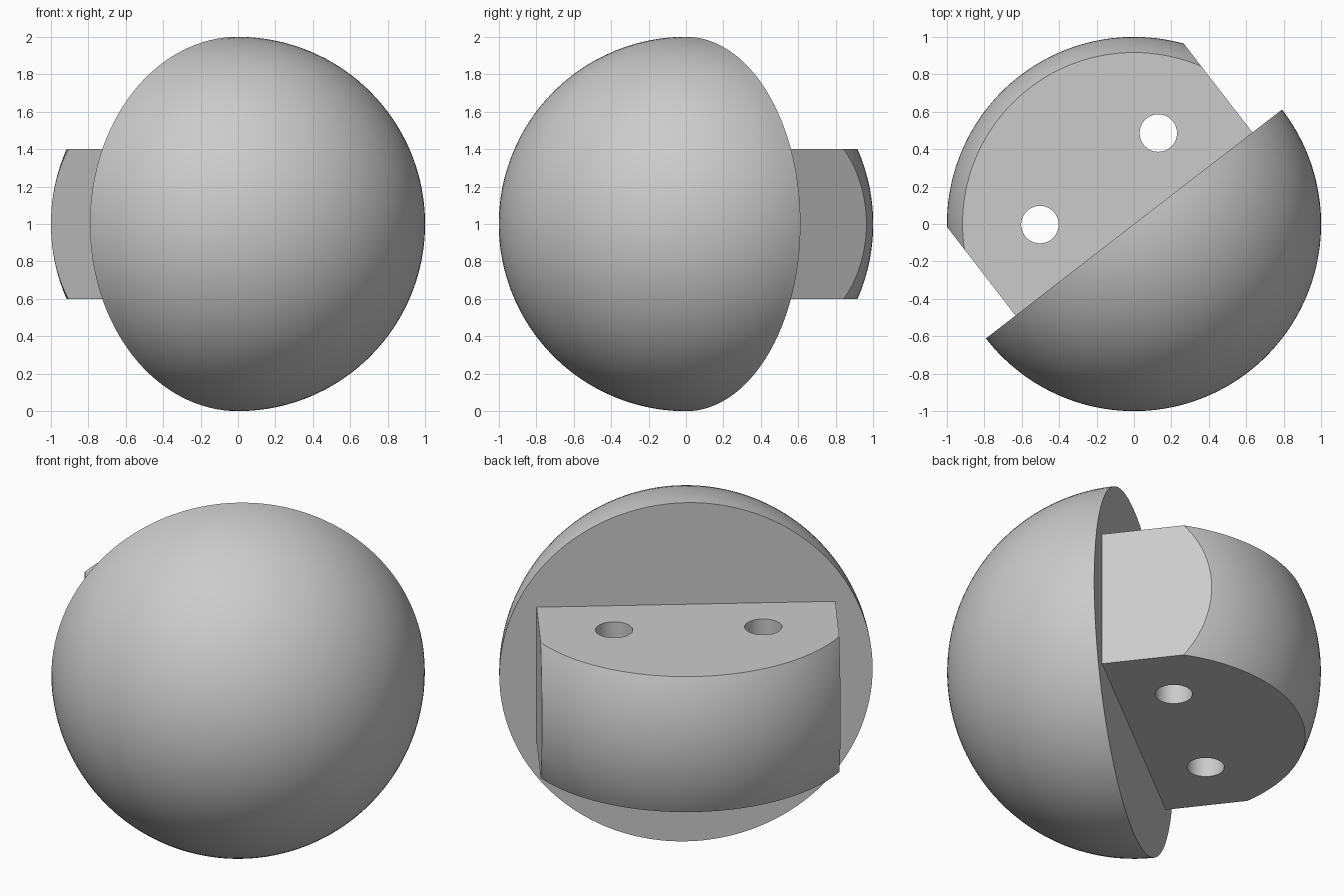
import bpy, bmesh, math
from mathutils import Matrix, Vector

old = bpy.data.objects.get("Cube")
if old:
    bpy.data.objects.remove(old, do_unlink=True)

TURN = math.radians(37.7)      # heading of the flat cut
TAB_W, TAB_H = 0.8, 0.4        # half width and half height of the tab
PLACE = Matrix.Translation((0, 0, 1)) @ Matrix.Rotation(TURN, 4, "Z")

grey = bpy.data.materials.new("light grey")
grey.use_nodes = True
colour = (0.6, 0.6, 0.6, 1)
grey.diffuse_color = colour
grey.node_tree.nodes["Principled BSDF"].inputs["Base Color"].default_value = colour


def finish(bm, name):
    bmesh.ops.recalc_face_normals(bm, faces=bm.faces)
    bm.transform(PLACE)
    mesh = bpy.data.meshes.new(name)
    bm.to_mesh(mesh)
    bm.free()
    mesh.materials.append(grey)
    obj = bpy.data.objects.new(name, mesh)
    bpy.context.collection.objects.link(obj)
    return obj


def cut_sphere(name, planes):
    """Unit sphere with everything beyond each plane sliced off and capped."""
    bm = bmesh.new()
    bmesh.ops.create_uvsphere(bm, u_segments=128, v_segments=64, radius=1)
    bm.transform(Matrix.Rotation(math.pi / 2, 4, "X"))
    for normal, distance in planes:
        normal = Vector(normal)
        cut = bmesh.ops.bisect_plane(
            bm, geom=bm.verts[:] + bm.edges[:] + bm.faces[:], dist=1e-5,
            plane_co=normal * distance, plane_no=normal, clear_outer=True)
        rim = [e for e in cut["geom_cut"] if isinstance(e, bmesh.types.BMEdge)]
        bmesh.ops.holes_fill(bm, edges=rim, sides=0)
    return finish(bm, name)


def combine(target, other, operation):
    mod = target.modifiers.new(operation.title(), "BOOLEAN")
    mod.object, mod.operation, mod.solver = other, operation, "EXACT"
    bpy.context.view_layer.objects.active = target
    bpy.ops.object.modifier_apply(modifier=mod.name)
    bpy.data.objects.remove(other, do_unlink=True)


# Half ball with a flat back
body = cut_sphere("half_ball_with_tab", [((0, 1, 0), 0)])

# Tab: a block of the other half, sunk slightly into the flat
tab = cut_sphere("tab", [((1, 0, 0), TAB_W), ((-1, 0, 0), TAB_W),
                         ((0, 0, 1), TAB_H), ((0, 0, -1), TAB_H),
                         ((0, -1, 0), 0.1)])
combine(body, tab, "UNION")

# Two holes straight through the tab
for side in (-1, 1):
    bm = bmesh.new()
    bmesh.ops.create_cone(bm, cap_ends=True, segments=64, radius1=0.1,
                          radius2=0.1, depth=1,
                          matrix=Matrix.Translation((side * 0.4, 0.305, 0)))
    combine(body, finish(bm, "hole_cutter"), "DIFFERENCE")

# Smooth curves, crisp edges
bpy.ops.object.select_all(action="DESELECT")
body.select_set(True)
bpy.context.view_layer.objects.active = body
bpy.ops.object.shade_smooth_by_angle(angle=math.radians(20))
